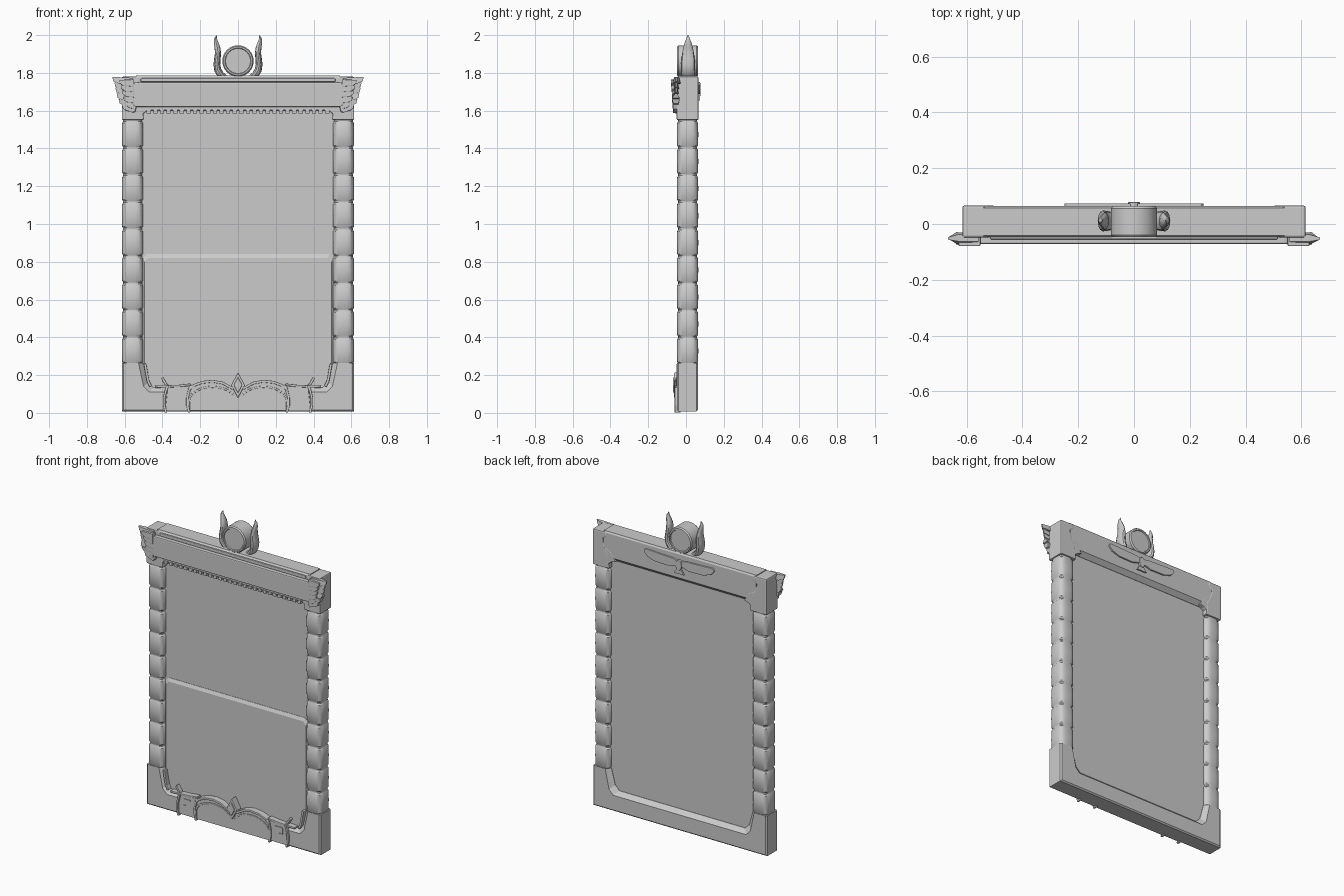
import bpy, bmesh, math
from mathutils import Vector

FY, BY = -0.047, 0.064          # front and back faces of the frame
CY = (FY + BY) / 2


def loft(name, loops, mirror=False, bevel=0.0, smooth=False):
    """Skin a stack of equal-sized closed loops and cap both ends."""
    bm = bmesh.new()
    rings = [[bm.verts.new(p) for p in lp] for lp in loops]
    n = len(rings[0])
    for a, b in zip(rings, rings[1:]):
        for i in range(n):
            j = (i + 1) % n
            bm.faces.new((a[i], a[j], b[j], b[i]))
    bm.faces.new(rings[0])
    bm.faces.new(rings[-1])
    bmesh.ops.recalc_face_normals(bm, faces=bm.faces)
    me = bpy.data.meshes.new(name)
    bm.to_mesh(me)
    bm.free()
    ob = bpy.data.objects.new(name, me)
    bpy.context.collection.objects.link(ob)
    if bevel:
        m = ob.modifiers.new("bevel", 'BEVEL')
        m.width, m.segments, m.limit_method = bevel, 2, 'ANGLE'
        m.angle_limit = math.radians(40)
    if mirror:
        ob.modifiers.new("mirror", 'MIRROR').use_clip = False
    if smooth:
        bpy.ops.object.select_all(action='DESELECT')
        ob.select_set(True)
        bpy.context.view_layer.objects.active = ob
        bpy.ops.object.shade_smooth_by_angle(angle=math.radians(35))
    return ob


def prism(name, pts, y0, y1, **kw):
    """Extrude an x-z outline from y0 to y1."""
    return loft(name, [[(x, y, z) for x, z in pts] for y in (y0, y1)], **kw)


def rect(x0, x1, z0, z1, c=0.0):
    if not c:
        return [(x0, z0), (x1, z0), (x1, z1), (x0, z1)]
    return [(x0 + c, z0), (x1 - c, z0), (x1, z0 + c), (x1, z1 - c),
            (x1 - c, z1), (x0 + c, z1), (x0, z1 - c), (x0, z0 + c)]


def ribbon(name, path, w, y0, y1, **kw):
    """Raised band of width w following an x-z path."""
    left, right = [], []
    for i, p in enumerate(path):
        a, b = Vector(path[max(i - 1, 0)]), Vector(path[min(i + 1, len(path) - 1)])
        t = (b - a).normalized()
        nrm = Vector((-t.y, t.x)) * w / 2
        left.append(tuple(Vector(p) + nrm))
        right.append(tuple(Vector(p) - nrm))
    return prism(name, left + right[::-1], y0, y1, **kw)


def arc(cx, cz, rx, rz, a0, a1, n):
    return [(cx + rx * math.cos(math.radians(a0 + (a1 - a0) * i / n)),
             cz + rz * math.sin(math.radians(a0 + (a1 - a0) * i / n))) for i in range(n + 1)]


# Panels: flat backing and slightly raised lower half
prism("upper_panel", rect(-0.52, 0.52, 0.08, 1.66), -0.01, 0.035)
low = rect(-0.505, 0.505, 0.1, 0.84, 0.02)
top = rect(-0.495, 0.495, 0.11, 0.82, 0.02)
loft("lower_panel", [[(x, 0.0, z) for x, z in low], [(x, -0.012, z) for x, z in low],
                     [(x, -0.022, z) for x, z in top]])


# Stacked columns with a groove at every joint
def squircle(h, z, n=24, e=2 / 3.2):
    out = []
    for i in range(n):
        a = math.tau * (i + 0.5) / n
        c, s = math.cos(a), math.sin(a)
        out.append((0.558 + h * math.copysign(abs(c) ** e, c),
                    CY + h * math.copysign(abs(s) ** e, s), z))
    return out


rings = []
for i in range(10):
    z = 0.26 + 0.1433 * (i - 0.02)
    for dz, h in ((0, 0.05), (0.004, 0.05), (0.012, 0.0555), (0.07, 0.057), (0.131, 0.0555), (0.139, 0.05)):
        rings.append(squircle(h, z + dz))
loft("column", rings, mirror=True, smooth=True)


# Bottom frame: U shape with a sloped inner edge
def u_shape(y, d, o):
    half = [(0.615 - o, 0.008 + o), (0.615 - o, 0.265), (0.502 + d, 0.265), (0.475 + d, 0.135 - d + 0.03),
            (0.445 + d, 0.135 - d)]
    return [(x, y, z) for x, z in half] + [(-x, y, z) for x, z in half[::-1]]


loft("bottom_frame", [u_shape(FY, 0.025, 0.008), u_shape(FY + 0.008, 0.018, 0), u_shape(-0.02, 0, 0),
                      u_shape(0.037, 0, 0), u_shape(BY - 0.008, 0.018, 0), u_shape(BY, 0.025, 0.008)])

# Top beam with sloped lower edge, running between the corner caps
sec = [(FY + 0.006, 1.785), (BY - 0.006, 1.785), (BY, 1.775), (BY, 1.625), (0.037, 1.6),
       (-0.02, 1.6), (FY, 1.62), (FY, 1.775)]
loft("top_beam", [[(x, y, z) for y, z in sec] for x in (-0.54, 0.54)])

# Top corner caps and their inner gussets
cap = [(0.615, 1.55), (0.615, 1.78), (0.525, 1.78), (0.515, 1.755), (0.545, 1.73), (0.53, 1.68),
       (0.505, 1.64), (0.498, 1.55)]
prism("corner_cap", cap, FY - 0.002, BY + 0.002, mirror=True, bevel=0.007)
gusset = [(0.53, 1.56), (0.54, 1.69), (0.485, 1.66), (0.455, 1.605), (0.485, 1.595)]
prism("corner_gusset", gusset, FY - 0.001, BY + 0.001, mirror=True, bevel=0.006)

# Signboard on the front with a thin moulding above
prism("sign_board", rect(-0.568, 0.568, 1.62, 1.75, 0.022), -0.072, FY + 0.01, bevel=0.006)
prism("board_moulding", rect(-0.515, 0.515, 1.752, 1.772), -0.055, FY + 0.01, bevel=0.004)

# Dentil fringe under the board
prism("fringe_rail", rect(-0.49, 0.49, 1.603, 1.625), -0.055, -0.03)
for i in range(28):
    x = -0.4725 + i * 0.035
    prism("fringe_tooth", rect(x - 0.011, x + 0.011, 1.586, 1.606), -0.058, -0.036)

# Layered corner wings
tips = [(0.666, 1.767), (0.655, 1.738), (0.65, 1.71), (0.643, 1.68), (0.632, 1.65), (0.615, 1.622)]
for i, (x, z) in enumerate(tips):
    out = [(0.555, z - 0.034), (x - 0.03, z - 0.022), (x - 0.006, z - 0.012), (x, z + 0.012), (x - 0.04, z + 0.01),
           (0.555, z + 0.006)]
    loft("long_feather", [[(px, -0.05 + 0.008 * (px > 0.63) * s + 0.013 * s - 0.001 * i, pz) if px < 0.64
                           else (px, -0.052 + 0.004 * s, pz) for px, pz in out] for s in (-1, 1)], mirror=True)
    x -= 0.038
    if i < 5:
        out = [(0.55, z - 0.04), (x - 0.02, z - 0.036), (x, z - 0.022), (x, z - 0.004), (0.55, z - 0.002)]
        prism("short_feather", out, -0.079 + 0.002 * i, -0.045, mirror=True, bevel=0.003)
prism("wing_root", [(0.545, 1.59), (0.595, 1.6), (0.615, 1.64), (0.57, 1.66), (0.535, 1.63)],
      -0.066, -0.04, mirror=True, bevel=0.006)

# Winged relief on the back
wing = [(0.0, 1.735), (0.05, 1.745), (0.24, 1.752), (0.25, 1.735), (0.225, 1.708), (0.17, 1.69), (0.07, 1.688),
        (0.03, 1.7), (0.0, 1.698)]
prism("back_wing", wing, BY - 0.01, 0.074, mirror=True, bevel=0.003)
prism("back_body", arc(0, 1.712, 0.022, 0.034, 0, 330, 11), BY - 0.01, 0.078, bevel=0.003)
prism("back_tail", [(-0.012, 1.69), (0.012, 1.69), (0.035, 1.655), (-0.035, 1.655)], BY - 0.01, 0.073)

# Sun disc with a stepped rim
prof = [(0.066, FY + 0.005), (0.069, FY), (0.077, FY), (0.083, FY + 0.008),
        (0.083, BY - 0.008), (0.077, BY), (0.069, BY), (0.066, BY - 0.005)]
loft("sun_disc", [[(r * math.cos(math.tau * i / 40), y, 1.863 + r * math.sin(math.tau * i / 40))
                   for i in range(40)] for r, y in prof], smooth=True)

# Curved horns: x, z, half width, half depth
path = [(0.07, 1.775, 0.016, 0.03), (0.092, 1.79, 0.019, 0.034), (0.107, 1.815, 0.019, 0.037),
        (0.112, 1.845, 0.018, 0.037), (0.109, 1.875, 0.017, 0.035), (0.106, 1.905, 0.016, 0.031),
        (0.109, 1.935, 0.015, 0.025), (0.116, 1.96, 0.012, 0.018), (0.119, 1.98, 0.008, 0.01),
        (0.114, 2.0, 0.001, 0.002)]
loops = []
for i, (x, z, w, d) in enumerate(path):
    a, b = path[max(i - 1, 0)], path[min(i + 1, len(path) - 1)]
    t = Vector((b[0] - a[0], b[1] - a[1])).normalized()
    loops.append([(x + t.y * w * math.cos(math.tau * k / 12), 0.011 + d * math.sin(math.tau * k / 12),
                   z - t.x * w * math.cos(math.tau * k / 12)) for k in range(12)])
loft("horn", loops, mirror=True, smooth=True)

# Bottom ornament: central arched plate, bands, straps and diamond
crest = [(0.262, 0.12), (0.235, 0.145), (0.19, 0.162), (0.135, 0.168), (0.08, 0.158), (0.04, 0.135), (0.0, 0.12)]
plate = [(0.262, 0.012)] + crest + [(0.0, 0.012)]
prism("arch_plate", plate, -0.052, -0.015, mirror=True)
ribbon("arch_band", crest, 0.014, -0.061, -0.02, mirror=True, bevel=0.003)
inner = arc(0.135, 0.06, 0.125, 0.078, 0, 150, 10)
ribbon("inner_arch_band", [(0.26, 0.008)] + inner + [(0.0, 0.085)], 0.01, -0.058, -0.03, mirror=True, bevel=0.002)
prism("side_plate", [(0.265, 0.012), (0.385, 0.012), (0.372, 0.14), (0.25, 0.14)], -0.052, -0.02,
      mirror=True, bevel=0.004)
for x in (0.262, 0.385):
    strap = [(x - 0.004, 0.002), (x + 0.006, 0.04), (x + 0.006, 0.08), (x - 0.004, 0.12), (x - 0.012, 0.146)]
    ribbon("strap", strap, 0.013, -0.06, -0.03, mirror=True, bevel=0.003)
ribbon("leaf_tip", [(0.372, 0.13), (0.383, 0.155), (0.402, 0.185)], 0.013, -0.055, -0.025, mirror=True, bevel=0.003)
ribbon("side_band", [(0.25, 0.15), (0.31, 0.143), (0.38, 0.14), (0.44, 0.138)], 0.012, -0.056, -0.02,
       mirror=True, bevel=0.003)
ribbon("side_bracket", [(0.3, 0.115), (0.349, 0.115), (0.351, 0.113), (0.351, 0.077), (0.33, 0.075)],
       0.007, -0.056, -0.045, mirror=True)
ribbon("corner_leaf", [(0.462, 0.14), (0.475, 0.165), (0.482, 0.2), (0.492, 0.26)], 0.014, -0.05, -0.01,
       mirror=True, bevel=0.003)
for s, y in ((1.0, -0.064), (0.62, -0.07)):
    prism("diamond", [(0, 0.147 - 0.068 * s), (0.037 * s, 0.147), (0, 0.147 + 0.068 * s), (-0.037 * s, 0.147)],
          y, -0.02, bevel=0.004)
